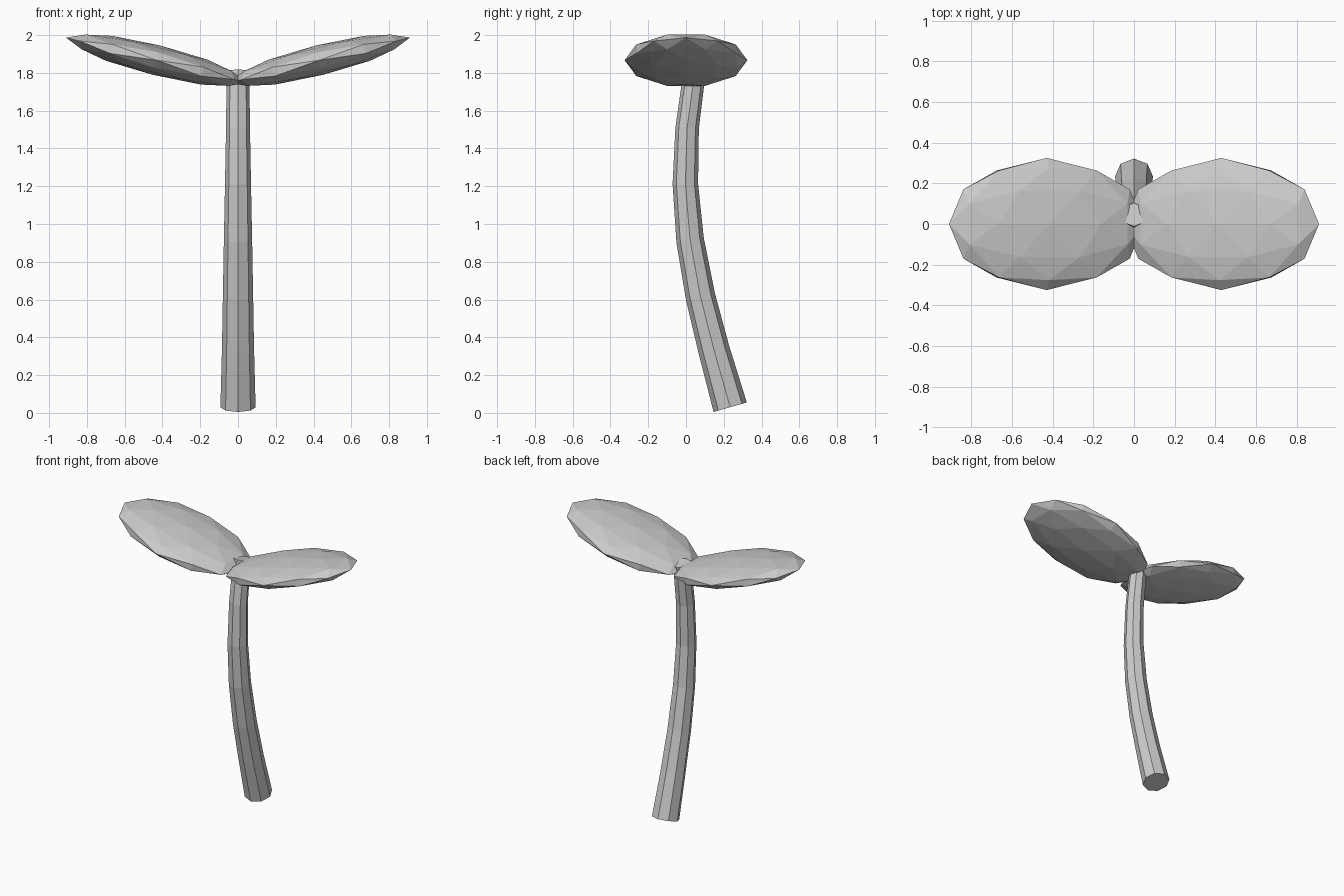
import bpy, bmesh, math
from mathutils import Matrix, Vector

if "Cube" in bpy.data.objects:
    bpy.data.objects.remove(bpy.data.objects["Cube"])


def finish(bm, name):
    bmesh.ops.recalc_face_normals(bm, faces=bm.faces[:])
    mesh = bpy.data.meshes.new(name)
    bm.to_mesh(mesh)
    bm.free()
    obj = bpy.data.objects.new(name, mesh)
    bpy.context.collection.objects.link(obj)
    return obj


# Stem: eight-sided tapering tube; each ring is (front y, front z, back y, back z)
rings = [(0.146, 0.005, 0.322, 0.055), (0.068, 0.31, 0.228, 0.357),
         (0.0, 0.598, 0.152, 0.638), (-0.051, 0.905, 0.094, 0.927),
         (-0.071, 1.212, 0.064, 1.214), (-0.056, 1.513, 0.068, 1.505),
         (-0.012, 1.818, 0.104, 1.798)]
bm = bmesh.new()
loops = []
for fy, fz, by, bz in rings:
    front, back = Vector((0, fy, fz)), Vector((0, by, bz))
    centre, half = (front + back) / 2, (back - front) / 2
    side = Vector((half.length * 1.02, 0, 0))
    loops.append([bm.verts.new(centre + side * math.cos(a) + half * math.sin(a))
                  for a in (i * math.tau / 8 for i in range(8))])
for lo, hi in zip(loops, loops[1:]):
    for i in range(8):
        j = (i + 1) % 8
        bm.faces.new((lo[i], lo[j], hi[j], hi[i]))
bm.faces.new(loops[0])
bm.faces.new(loops[-1])
finish(bm, "stem")

# Leaves: flattened low-poly spheres, tilted upward and mirrored
for name, sign in (("leaf_right", 1), ("leaf_left", -1)):
    bm = bmesh.new()
    bmesh.ops.create_icosphere(bm, subdivisions=2, radius=1)
    shape = (Matrix.Diagonal((sign, 1, 1, 1))
             @ Matrix.Translation((0.43, 0, 1.867))
             @ Matrix.Rotation(math.radians(-14), 4, 'Y')
             @ Matrix.Diagonal((0.495, 0.325, 0.08, 1))
             @ Matrix.Rotation(math.radians(-31.717), 4, 'Y'))
    bm.transform(shape)
    finish(bm, name)
